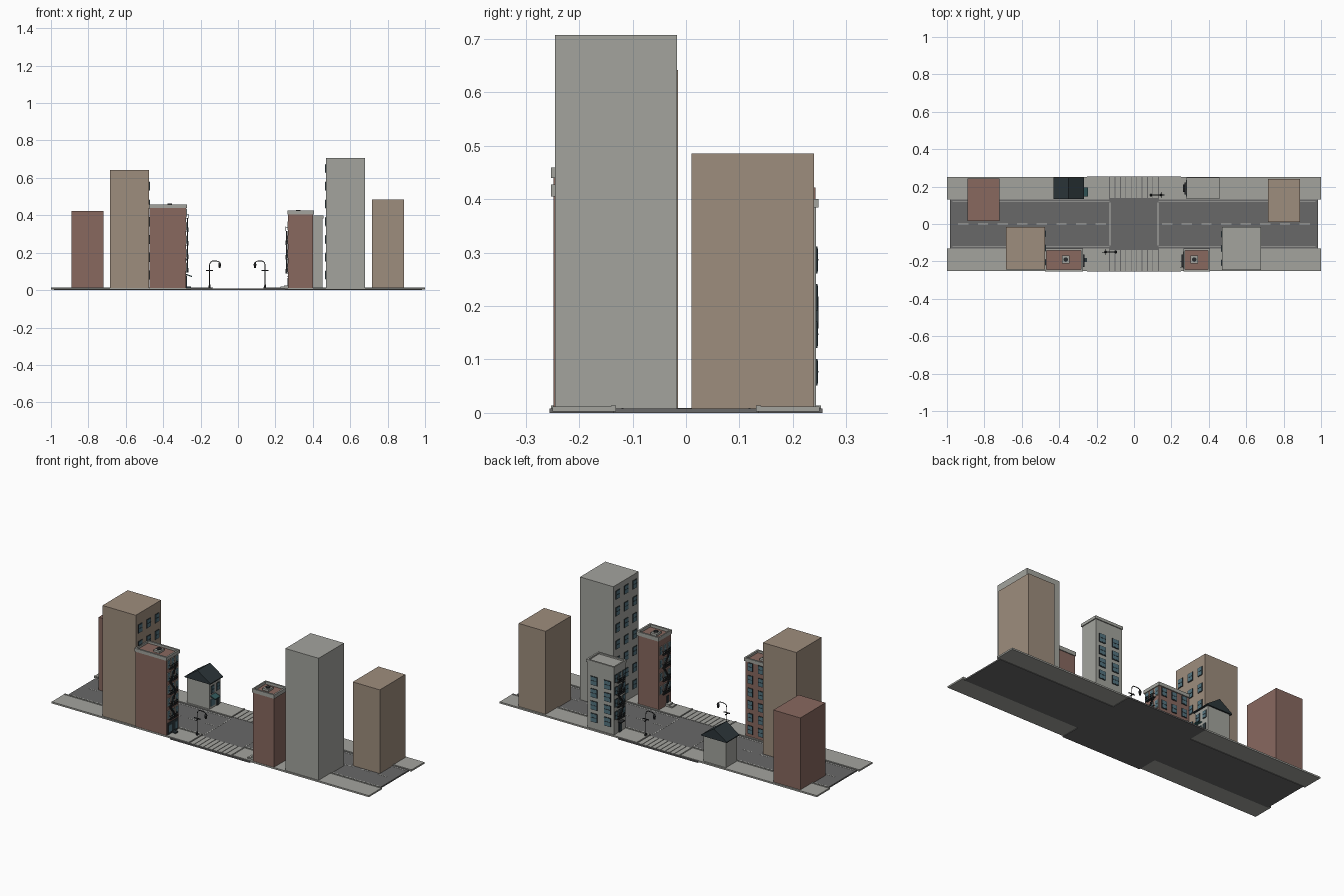
import bpy, bmesh, math
from mathutils import Matrix, Vector

if "Cube" in bpy.data.objects:
    bpy.data.objects.remove(bpy.data.objects["Cube"])


def mat(name, r, g, b):
    m = bpy.data.materials.new(name)
    m.diffuse_color = [((c / 255 + 0.055) / 1.055) ** 2.4 for c in (r, g, b)] + [1]
    m.use_nodes = True
    m.node_tree.nodes["Principled BSDF"].inputs["Base Color"].default_value = m.diffuse_color
    return m


BRICK = mat("brick", 136, 104, 95)
TAN = mat("tan plaster", 158, 141, 125)
GREY = mat("grey concrete", 163, 164, 158)
ROAD = mat("asphalt", 104, 104, 104)
SLATE = mat("slate", 44, 54, 58)
METAL = mat("dark metal", 42, 44, 46)
GLASS = mat("blue glass", 84, 116, 128)
WHITE = mat("road paint", 188, 189, 184)
TEAL = mat("teal awning", 52, 92, 94)


def finish(name, bm, m):
    me = bpy.data.meshes.new(name)
    bm.to_mesh(me)
    bm.free()
    me.materials.append(m)
    ob = bpy.data.objects.new(name, me)
    bpy.context.collection.objects.link(ob)
    return ob


def boxes(name, m, items):
    """One object from boxes given as (x0, x1, y0, y1, z0, z1)."""
    bm = bmesh.new()
    for x0, x1, y0, y1, z0, z1 in items:
        bmesh.ops.create_cube(bm, size=1, matrix=Matrix.Translation(
            ((x0 + x1) / 2, (y0 + y1) / 2, (z0 + z1) / 2)) @ Matrix.Diagonal(
            (abs(x1 - x0), abs(y1 - y0), abs(z1 - z0), 1)))
    return finish(name, bm, m)


def on_face(b, face, u0, u1, z0, z1, d):
    """Thin box standing out by d from one wall of building b."""
    x0, x1, y0, y1 = b[:4]
    return {"+x": (x1 - .001, x1 + d, u0, u1, z0, z1),
            "-x": (x0 - d, x0 + .001, u0, u1, z0, z1),
            "+y": (u0, u1, y1 - .001, y1 + d, z0, z1),
            "-y": (u0, u1, y0 - d, y0 + .001, z0, z1)}[face]


def windows(name, b, face, cols, rows, w, h, frame=GREY, trim=.003):
    """Grid of glass panes with frames and sills; rows lists sill heights."""
    lo, hi = (b[2], b[3]) if face[1] == "x" else (b[0], b[1])
    panes, frames = [], []
    for i in range(cols):
        c = lo + (hi - lo) * (i + .5) / cols
        for z in rows:
            panes.append(on_face(b, face, c - w / 2, c + w / 2, z, z + h, trim + .001))
            frames.append(on_face(b, face, c - w / 2 - .003, c + w / 2 + .003,
                                  z - .004, z + h + .003, trim))
            frames.append(on_face(b, face, c - w / 2, c + w / 2,
                                  z + h * .48, z + h * .54, trim + .002))
    boxes(name + "_window_frames", frame, frames)
    boxes(name + "_window_glass", GLASS, panes)


def cornice(name, b, z0, z1, t=.005):
    x0, x1, y0, y1 = b[:4]
    boxes(name + "_cornice", GREY, [
        (x0 - t / 2, x1 + t, y0 - t, y0 + t, z0, z1), (x0 - t / 2, x1 + t, y1 - t, y1 + t, z0, z1),
        (x0 - t / 2, x0 + t, y0, y1, z0, z1), (x1 - t, x1 + t, y0, y1, z0, z1)])


def roof_vent(name, x, y, z):
    boxes(name + "_vent_box", GREY, [(x - .019, x + .019, y - .021, y + .021, z, z + .012)])
    bm = bmesh.new()
    bmesh.ops.create_cone(bm, cap_ends=True, segments=12, radius1=.012, radius2=.012,
                          depth=.006, matrix=Matrix.Translation((x, y, z + .014)))
    finish(name + "_vent_fan", bm, METAL)


def fire_escape(name, b, face, y0, y1, levels):
    """Balconies with railings on an x-facing wall, joined by ladders."""
    s, xw = (1, b[1]) if face == "+x" else (-1, b[0])
    xo, parts = xw + s * .014, []
    for i, z in enumerate(levels):
        parts.append((xw, xo, y0, y1, z, z + .002))
        parts += [(xo - s * .002, xo, y0, y1, z + h, z + h + .002) for h in (.011, .022)]
        for k in range(7):
            y = y0 + (y1 - y0) * k / 6
            parts.append((xo - s * .002, xo, y - .0008, y + .0008, z, z + .023))
        for y in (y0, y1):
            parts.append((xw, xo, y - .001, y + .001, z + .021, z + .023))
        if i + 1 < len(levels):
            n, zn = 8, levels[i + 1]
            for k in range(n):
                f = (k if i % 2 else n - 1 - k) / n
                y = y0 + (y1 - y0) * (.12 + .8 * f)
                zs = z + (zn - z) * k / n
                parts.append((xw + s * .004, xw + s * .011, y - .004, y + .004,
                              zs, zs + (zn - z) / n))
    boxes(name + "_fire_escape", METAL, parts)


# Ground: road slabs, pavements and kerbs
boxes("main_road", ROAD, [(-.985, .985, -.137, .137, 0, .008)])
boxes("side_road", ROAD, [(-.25, .25, -.255, .255, 0, .0078)])
walks, kerbs = [], []
for sx in (-1, 1):
    for sy in (-1, 1):
        walks.append((sx * .14, sx, sy * .14, sy * .25, .003, .012))
        kerbs.append((sx * .14, sx, sy * .131, sy * .14, .003, .014))
        kerbs.append((sx * .133, sx * .14, sy * .131, sy * .253, .003, .014))
boxes("pavement", GREY, walks)
boxes("kerb", GREY, kerbs)

# Painted markings
lines = [(sx * .13, sx * .97, sy * .117, sy * .121, .007, .0088)
         for sx in (-1, 1) for sy in (-1, 1)]
lines += [(s * (.15 + .105 * k), s * (.205 + .105 * k), -.002, .002, .007, .0088)
          for s in (-1, 1) for k in range(8)]
lines += [(s * .126, s * .13, -.115, .115, .007, .0088) for s in (-1, 1)]
boxes("lane_lines", WHITE, lines)
boxes("zebra_crossing", GREY, [(-.128 + .0288 * k, -.103 + .0288 * k, s * .14, s * .25, .007, .0095)
                               for k in range(9) for s in (-1, 1)])

# Tall blocks
left_tower = (-.685, -.475, -.242, -.015, .008, .642)
right_tower = (.47, .68, -.245, -.017, .008, .707)
boxes("left_tan_tower", TAN, [left_tower])
boxes("right_grey_tower", GREY, [right_tower])
boxes("rear_tan_block", TAN, [(.717, .887, .01, .24, .008, .485)])
boxes("rear_brick_block", BRICK, [(-.89, -.72, .015, .242, .008, .422)])
windows("left_tower", left_tower, "+x", 3, [.06 + .095 * k for k in range(6)], .03, .042, SLATE)
windows("right_tower", right_tower, "-x", 3, [.06 + .095 * k for k in range(7)], .03, .042, SLATE)

# Left brick building
b = (-.473, -.278, -.248, -.137, .01, .447)
boxes("left_brick_building", BRICK, [b])
cornice("left_brick", b, .44, .459)
roof_vent("left_brick", -.365, -.19, .447)
rows = [.105 + .072 * k for k in range(5)]
windows("left_brick_side", b, "+x", 3, rows, .019, .04)
windows("left_brick_street", b, "+y", 3, [.035] + rows, .026, .04, SLATE)
fire_escape("left_brick", b, "+x", -.228, -.165, [.095 + .072 * k for k in range(5)])
boxes("left_shop_front", SLATE, [on_face(b, "+x", -.238, -.147, .012, .078, .004)])
boxes("left_shop_glass", GLASS, [on_face(b, "+x", -.232, -.205, .025, .065, .006),
                                 on_face(b, "+x", -.18, -.153, .025, .065, .006)])
boxes("left_shop_steps", SLATE, [(-.278, -.25, -.203, -.182, .012, .02)])

# Right brick building
b = (.268, .4, -.248, -.137, .01, .412)
boxes("right_brick_building", BRICK, [b])
cornice("right_brick", b, .405, .427)
roof_vent("right_brick", .322, -.19, .412)
rows = [.1 + .075 * k for k in range(4)]
windows("right_brick_side", b, "-x", 3, rows, .019, .04)
fire_escape("right_brick", b, "-x", -.228, -.165, [.09 + .075 * k for k in range(4)])
boxes("right_brick_door", SLATE, [on_face(b, "-x", -.226, -.206, .012, .065, .004)])
boxes("right_brick_steps", GREY, [(.245, .268, -.235, -.198, .012, .026),
                                  (.226, .245, -.235, -.198, .012, .019)])

# Grey walk-up building
b = (.283, .452, .14, .243, .01, .392)
boxes("grey_walkup", GREY, [b])
cornice("grey_walkup", b, .384, .4)
rows = [.055 + .07 * k for k in range(4)]
windows("grey_walkup_rear", b, "+y", 2, rows, .036, .043, SLATE)
windows("grey_walkup_side", b, "-x", 3, [.1 + .07 * k for k in range(4)], .018, .038, SLATE)
fire_escape("grey_walkup", b, "-x", .16, .222, [.09 + .07 * k for k in range(4)])
boxes("grey_walkup_door", SLATE, [on_face(b, "-x", .18, .202, .012, .066, .004)])
boxes("grey_walkup_canopy", METAL, [(.262, .283, .172, .21, .07, .074)])

# Small house with pitched roof
b = (-.42, -.278, .142, .24, .01, .165)
boxes("house_walls", GREY, [b])
bm = bmesh.new()
prof = [(-.43, .158), (-.268, .158), (-.268, .163), (-.349, .218), (-.43, .163)]
f = bm.faces.new([bm.verts.new((x, .134, z)) for x, z in prof])
ext = bmesh.ops.extrude_face_region(bm, geom=[f])
bmesh.ops.translate(bm, vec=(0, .114, 0),
                    verts=[v for v in ext["geom"] if isinstance(v, bmesh.types.BMVert)])
bmesh.ops.recalc_face_normals(bm, faces=bm.faces)
finish("house_roof", bm, SLATE)
windows("house", b, "+x", 2, [.1], .022, .036, SLATE)
boxes("house_shop_window", GLASS, [on_face(b, "+x", .15, .19, .025, .065, .004)])
boxes("house_door", SLATE, [on_face(b, "+x", .203, .225, .012, .066, .004)])
aw = boxes("house_awning", TEAL, [(-.279, -.247, .148, .194, .07, .076)])
for v in aw.data.vertices:
    if v.co.x < -.26:
        v.co.z += .012


# Street lamps with curved arms
def lamp(name, x, y, s):
    pts = [(0, .012), (0, .135), (.004, .148), (.014, .155), (.04, .155), (.05, .151), (.054, .143)]
    cu = bpy.data.curves.new(name + "_pole", "CURVE")
    cu.dimensions = "3D"
    cu.bevel_depth, cu.bevel_resolution = .0022, 2
    cu.use_fill_caps = True
    sp = cu.splines.new("POLY")
    sp.points.add(len(pts) - 1)
    for p, (dx, z) in zip(sp.points, pts):
        p.co = (x + s * dx, y, z, 1)
    cu.materials.append(METAL)
    bpy.context.collection.objects.link(bpy.data.objects.new(name + "_pole", cu))
    bm = bmesh.new()
    for r1, r2, d, dx, z in ((.007, .004, .018, 0, .02), (.008, .004, .012, .054, .142),
                             (.005, .008, .018, .054, .128)):
        bmesh.ops.create_cone(bm, cap_ends=True, segments=10, radius1=r1, radius2=r2, depth=d,
                              matrix=Matrix.Translation((x + s * dx, y, z)))
    finish(name + "_head_and_base", bm, METAL)
    boxes(name + "_sign_bar", METAL, [(x - .019, x + .019, y - .0015, y + .0015, .103, .108),
                                      (x - .0015, x + .0015, y - .015, y + .015, .096, .101)])


lamp("front_lamp", -.152, -.15, 1)
lamp("rear_lamp", .145, .155, -1)
